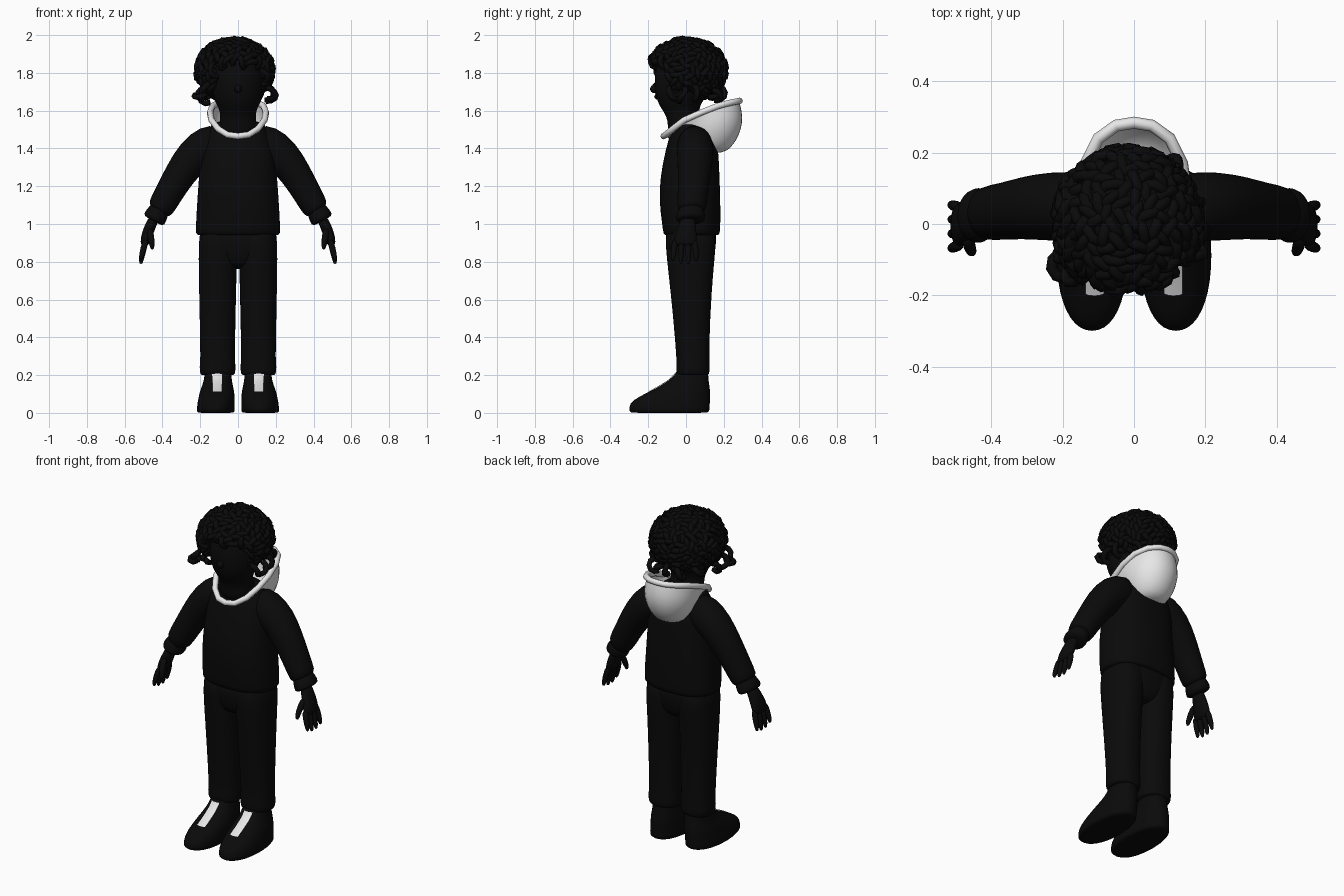
import bpy, bmesh, math, random
from mathutils import Vector

if "Cube" in bpy.data.objects:
    bpy.data.objects.remove(bpy.data.objects["Cube"])
random.seed(4)


def material(name, value):
    m = bpy.data.materials.new(name)
    m.use_nodes = True
    m.diffuse_color = (value, value, value, 1)
    m.node_tree.nodes["Principled BSDF"].inputs["Base Color"].default_value = m.diffuse_color
    return m


BLACK = material("black", 0.003)
WHITE = material("soft_white", 0.8)


def finish(name, bm, mat, subdiv=0):
    bmesh.ops.recalc_face_normals(bm, faces=bm.faces)
    for f in bm.faces:
        f.smooth = True
    me = bpy.data.meshes.new(name)
    bm.to_mesh(me)
    bm.free()
    me.materials.append(mat)
    ob = bpy.data.objects.new(name, me)
    bpy.context.collection.objects.link(ob)
    if subdiv:
        s = ob.modifiers.new("soften", 'SUBSURF')
        s.levels = s.render_levels = subdiv
    return ob


def skin(bm, rings, caps=True):
    n = len(rings[0])
    for a, b in zip(rings, rings[1:]):
        for i in range(n):
            bm.faces.new((a[i], a[(i + 1) % n], b[(i + 1) % n], b[i]))
    if caps:
        bm.faces.new(rings[0])
        bm.faces.new(rings[-1])


def loft(name, stations, side=1, flat=True, sides=20, power=2.0, subdiv=1, mat=BLACK):
    """Skin rounded cross-sections given as (x, y, z, half width, half depth)."""
    bm = bmesh.new()
    pts = [Vector(s[:3]) for s in stations]
    rings = []
    for i, s in enumerate(stations):
        t = pts[min(i + 1, len(pts) - 1)] - pts[max(i - 1, 0)]
        u = Vector((1, 0, 0)) if flat else Vector((0, 1, 0)).cross(t).normalized()
        ring = []
        for k in range(sides):
            a = math.tau * k / sides
            c, d = math.cos(a), math.sin(a)
            c = math.copysign(abs(c) ** (2 / power), c)
            d = math.copysign(abs(d) ** (2 / power), d)
            p = pts[i] + u * c * s[3] + Vector((0, d * s[4], 0))
            ring.append(bm.verts.new((p.x * side, p.y, p.z)))
        rings.append(ring)
    skin(bm, rings)
    return finish(name, bm, mat, subdiv)


def ball(name, loc, size):
    bm = bmesh.new()
    bmesh.ops.create_uvsphere(bm, u_segments=20, v_segments=12, radius=1)
    for v in bm.verts:
        v.co = Vector(loc) + Vector(c * s for c, s in zip(v.co, size))
    return finish(name, bm, BLACK)


def tubes(name, paths, radius, mat, cyclic=False, kind='POLY', res=1):
    cu = bpy.data.curves.new(name, 'CURVE')
    cu.dimensions = '3D'
    cu.bevel_depth = radius
    cu.bevel_resolution = res
    cu.use_fill_caps = True
    cu.resolution_u = 4
    for path in paths:
        sp = cu.splines.new(kind)
        sp.points.add(len(path) - 1)
        for q, p in zip(sp.points, path):
            q.co = (*p, 1)
        sp.use_cyclic_u = cyclic
        sp.use_smooth = True
    cu.materials.append(mat)
    ob = bpy.data.objects.new(name, cu)
    bpy.context.collection.objects.link(ob)
    return ob


# Jacket body and trouser seat
loft("jacket", [(0, .03, .94, .215, .14), (0, .03, .942, .224, .15), (0, .028, 1, .224, .155),
                (0, .02, 1.12, .217, .163), (0, .02, 1.25, .208, .158), (0, .033, 1.4, .195, .14),
                (0, .035, 1.48, .17, .118), (0, .03, 1.53, .13, .095), (0, .03, 1.55, .1, .08)],
     sides=28, power=2.4)
loft("trouser_seat", [(0, .025, .76, .06, .09), (0, .025, .82, .175, .12),
                      (0, .027, .9, .205, .135), (0, .027, 1, .208, .14)], sides=28, power=2.3)

for side, tag in ((1, "left"), (-1, "right")):
    # Trouser leg with turned cuff
    loft(tag + "_trouser_leg",
         [(.108, .037, .2, .085, .08), (.108, .037, .202, .093, .087), (.108, .037, .25, .098, .091),
          (.108, .037, .265, .091, .086), (.108, .03, .5, .096, .098), (.108, .025, .75, .101, .12),
          (.105, .025, .88, .105, .135), (.1, .025, 1, .105, .135)], side, power=2.3)
    # Shoe
    shoe = loft(tag + "_shoe",
                [(.118, -.088, 0, .095, .205), (.118, -.088, .003, .102, .215),
                 (.117, -.088, .05, .1, .217), (.113, -.062, .085, .096, .192),
                 (.111, -.03, .115, .092, .16), (.108, .0, .15, .08, .125),
                 (.106, .028, .19, .072, .09), (.106, .035, .24, .07, .085)], side, power=2.2)
    # Pale shoe tongue laid on the instep
    bm = bmesh.new()
    bmesh.ops.create_grid(bm, x_segments=4, y_segments=10, size=.5)
    for v in bm.verts:
        v.co = (side * (.11 + v.co.x * .05), -.45, .157 + v.co.y * .095)
    tongue = finish(tag + "_shoe_tongue", bm, WHITE)
    w = tongue.modifiers.new("lay_on_shoe", 'SHRINKWRAP')
    w.target = shoe
    w.wrap_method = 'PROJECT'
    w.use_project_y = True
    w.use_positive_direction = True
    w.wrap_mode = 'ABOVE_SURFACE'
    w.offset = .004
    # Sleeve, then the ribbed cuff
    loft(tag + "_sleeve",
         [(.08, .045, 1.43, .1, .09), (.16, .048, 1.42, .108, .098), (.235, .05, 1.365, .098, .098),
          (.31, .045, 1.26, .084, .088), (.37, .035, 1.155, .075, .08), (.415, .03, 1.075, .073, .078),
          (.42, .03, 1.068, .05, .06)], side, flat=False)
    loft(tag + "_cuff",
         [(.4, .03, 1.1, .05, .06), (.428, .026, 1.055, .058, .075), (.445, .022, 1.022, .066, .082),
          (.449, .022, 1.015, .04, .05)], side, flat=False)
    # Hand
    loft(tag + "_palm",
         [(.44, .012, 1.04, .028, .04), (.464, .006, .99, .03, .046), (.483, -.002, .94, .03, .06),
          (.495, -.004, .895, .024, .062), (.498, -.004, .885, .012, .05)], side, flat=False, sides=16)
    for i in range(4):
        y, tip = .045 - i * .034, .815 - .025 * math.sin(math.pi * (i + .6) / 4)
        loft(f"{tag}_finger_{i + 1}",
             [(.487, y, .92, .017, .017), (.5, y * 1.1, .87, .018, .017),
              (.512, y * 1.2, tip + .02, .014, .014), (.515, y * 1.2, tip - .005, .007, .007)],
             side, flat=False, sides=10)
    loft(tag + "_thumb",
         [(.468, -.035, .98, .018, .02), (.462, -.062, .935, .019, .02),
          (.455, -.078, .89, .016, .016), (.453, -.082, .862, .007, .007)], side, flat=False, sides=10)
    ball(tag + "_ear", (side * .145, .0, 1.74), (.02, .03, .04))

# Neck and head
loft("head_and_neck",
     [(0, .0, 1.45, .11, .095), (0, -.005, 1.52, .1, .09), (0, -.015, 1.57, .094, .088),
      (0, -.03, 1.61, .1, .1), (0, -.033, 1.645, .122, .118), (0, -.02, 1.7, .142, .146),
      (0, -.01, 1.78, .15, .16), (0, 0, 1.88, .146, .15), (0, 0, 1.95, .09, .1)], sides=24)
ball("nose", (0, -.168, 1.715), (.02, .022, .022))

# Hair: a cap covered in short bent curls
ball("hair_cap", (-.012, .025, 1.835), (.172, .17, .142))


def curl(centre, out):
    """A bent lock that arches away from the head."""
    t = out.orthogonal().normalized()
    t = (t * random.uniform(-1, 1) + out.cross(t) * random.uniform(-1, 1)).normalized()
    r = random.uniform(.024, .034)
    angles = [math.radians(a) for a in range(-110, 111, 44)]
    drift = out.cross(t) * .012
    return [centre + out * r * math.cos(a) + t * r * math.sin(a) + drift * a for a in angles]


curls = []
count = 330
for i in range(count):
    h = 1 - 2 * (i + .5) / count
    a = i * math.pi * (3 - math.sqrt(5))
    w = math.sqrt(1 - h * h)
    out = Vector((w * math.cos(a), w * math.sin(a), h))
    p = Vector((-.018 + out.x * .175, .005 + out.y * .178, 1.815 + out.z * .138))
    on_face = p.y < -.06 and abs(p.x) < .125 and p.z < 1.85
    if on_face or p.z < 1.695:
        continue
    curls.append(curl(p, out))
# Loose locks at the temples and nape
for x, y, z in ((-.2, -.12, 1.68), (-.17, -.14, 1.71), (-.19, -.08, 1.69), (-.17, -.03, 1.67),
                (.165, -.07, 1.69), (.17, -.02, 1.68), (.16, .05, 1.69), (-.15, .1, 1.69),
                (.1, .16, 1.68), (-.08, .17, 1.68), (0, .18, 1.69), (.06, .15, 1.69), (-.04, .14, 1.69)):
    curls.append(curl(Vector((x, y, z)), Vector((x, y, -.04)).normalized()))
tubes("hair_curls", curls, .016, BLACK)

# Hood: a rim running round the neck, with a bag hanging behind
half = [(.055, -.108, 1.472), (.105, -.07, 1.503), (.14, -.01, 1.55), (.148, .08, 1.59),
        (.135, .17, 1.625), (.1, .24, 1.643), (.05, .276, 1.65)]
rim = [(0, -.118, 1.465)] + half + [(0, .284, 1.652)] + [(-x, y, z) for x, y, z in reversed(half)]
bm = bmesh.new()
rings = []
for back, front, drop in ((1, 1, 0), (1.08, .85, .2), (1.1, .75, .42), (1, .65, .65),
                          (.84, .55, .83), (.62, .4, .98), (.3, .2, 1)):
    ring = []
    for x, y, z in rim:
        f = min(max((y + .02) / .16, 0), 1)
        s = front + (back - front) * f
        ring.append(bm.verts.new((x * s, .1 + (y - .1) * s, z + (1.375 - z) * drop)))
    rings.append(ring)
skin(bm, rings, caps=False)
bm.faces.new(rings[-1])
finish("hood_bag", bm, WHITE, 1)
tubes("hood_rim", [rim], .017, WHITE, cyclic=True, res=2)
